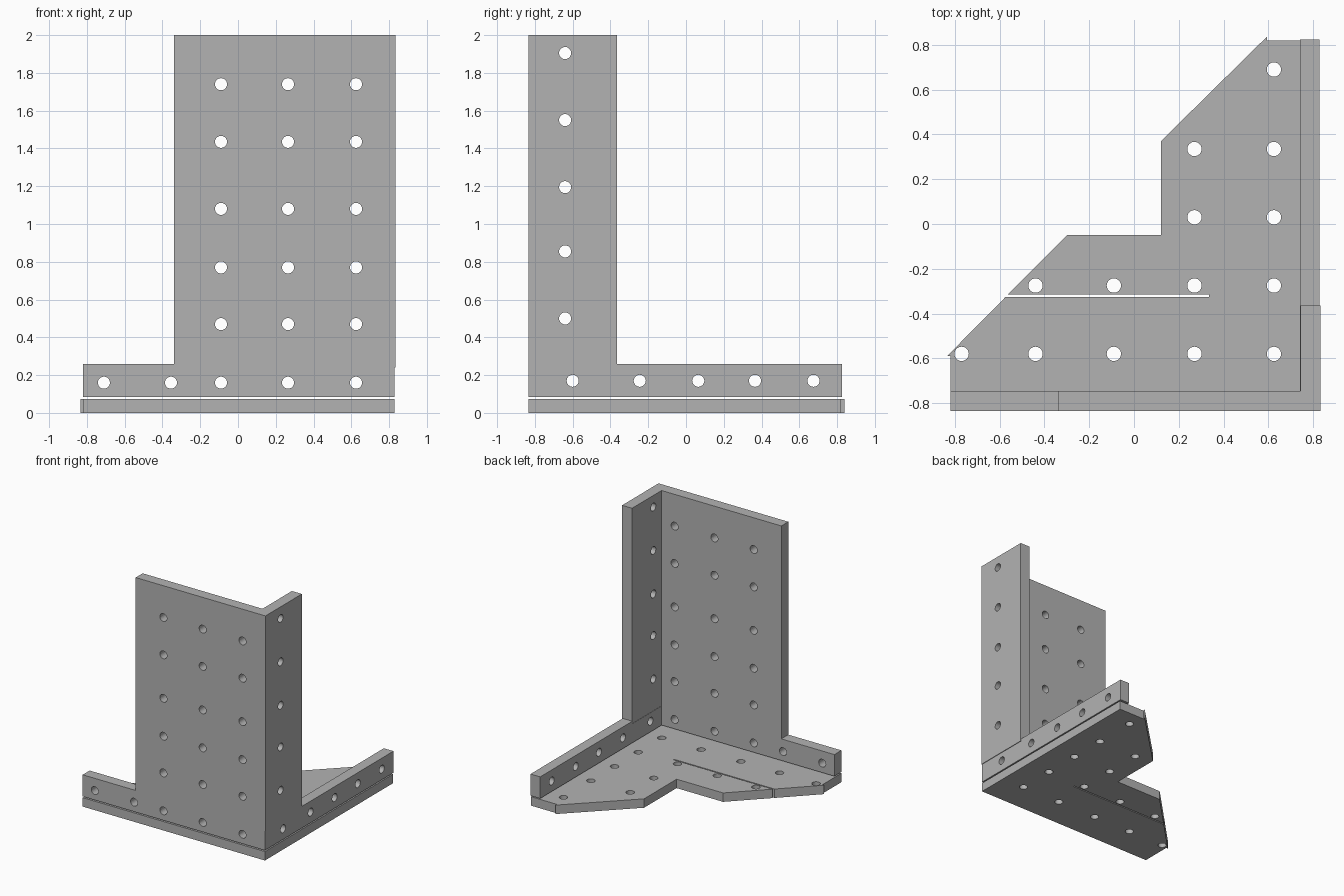
import bpy
import math
from mathutils import Matrix

cube = bpy.data.objects.get("Cube")
if cube:
    bpy.data.objects.remove(cube, do_unlink=True)

GREY = (0.45, 0.45, 0.45, 1)
grey = bpy.data.materials.new("plain grey")
grey.use_nodes = True
grey.diffuse_color = GREY
grey.node_tree.nodes["Principled BSDF"].inputs["Base Color"].default_value = GREY

HOLE_RADIUS = 0.032
HOLE_SIDES = 24

# Orientation of each plate's drawing plane: flat, facing front, facing the side
FLAT = Matrix.Identity(4)
FRONT = Matrix.Rotation(math.pi / 2, 4, "X")
SIDE = Matrix.Rotation(math.pi / 2, 4, "Z") @ FRONT


def add_loop(curve, points):
    spline = curve.splines.new("POLY")
    spline.points.add(len(points) - 1)
    for p, (u, v) in zip(spline.points, points):
        p.co = (u, v, 0, 1)
    spline.use_cyclic_u = True


def plate(name, outline, holes, plane, low, high):
    """Flat plate with round through holes, spanning low..high along its normal."""
    curve = bpy.data.curves.new(name, "CURVE")
    curve.dimensions = "2D"
    curve.fill_mode = "BOTH"
    curve.extrude = (high - low) / 2
    add_loop(curve, outline)
    for u, v in holes:
        angles = [2 * math.pi * i / HOLE_SIDES for i in range(HOLE_SIDES)]
        add_loop(curve, [(u + HOLE_RADIUS * math.cos(a), v + HOLE_RADIUS * math.sin(a))
                         for a in angles])
    obj = bpy.data.objects.new(name, curve)
    bpy.context.collection.objects.link(obj)
    obj.matrix_world = plane @ Matrix.Translation((0, 0, (low + high) / 2))
    bpy.ops.object.select_all(action="DESELECT")
    obj.select_set(True)
    bpy.context.view_layer.objects.active = obj
    bpy.ops.object.convert(target="MESH")
    obj = bpy.context.object
    obj.name = name
    obj.data.materials.clear()
    obj.data.materials.append(grey)
    bpy.ops.object.shade_flat()
    return obj


def grid(us, vs):
    return [(u, v) for v in vs for u in us]


# Base plate with clipped corners and a narrow slot from the left edge
base_outline = [
    (-0.82, -0.835), (0.828, -0.835), (0.828, 0.82), (0.595, 0.82), (0.595, 0.838),
    (0.12, 0.37), (0.12, -0.05), (-0.30, -0.05), (-0.563, -0.315),
    (0.335, -0.315), (0.335, -0.325), (-0.573, -0.325), (-0.835, -0.59), (-0.82, -0.59)]
base_holes = (grid([-0.77, -0.44, -0.09, 0.27, 0.625], [-0.58])
              + grid([-0.44, -0.09, 0.27, 0.625], [-0.275])
              + grid([0.27, 0.625], [0.03, 0.335]) + [(0.625, 0.69)])
plate("base_plate", base_outline, base_holes, FLAT, 0, 0.073)

# Front wall: tall panel with a low strip to its right
front_outline = [(-0.82, 0.083), (0.743, 0.083), (0.743, 2), (-0.34, 2),
                 (-0.34, 0.26), (-0.82, 0.26)]
front_holes = (grid([-0.09, 0.265, 0.625], [0.16, 0.47, 0.77, 1.08, 1.435, 1.74])
               + [(-0.71, 0.16), (-0.355, 0.16)])
plate("front_wall", front_outline, front_holes, FRONT, 0.745, 0.835)

# Low side strip
strip_outline = [(-0.835, 0.083), (0.825, 0.083), (0.825, 0.26),
                 (-0.365, 0.26), (-0.365, 0.24), (-0.835, 0.24)]
plate("side_strip", strip_outline, grid([-0.6, -0.245, 0.065, 0.365, 0.675], [0.17]),
      SIDE, 0.741, 0.828)

# Tall side column
column_outline = [(-0.835, 0.24), (-0.365, 0.24), (-0.365, 2), (-0.835, 2)]
plate("side_column", column_outline, grid([-0.64], [0.5, 0.855, 1.195, 1.55, 1.905]),
      SIDE, 0.743, 0.833)
